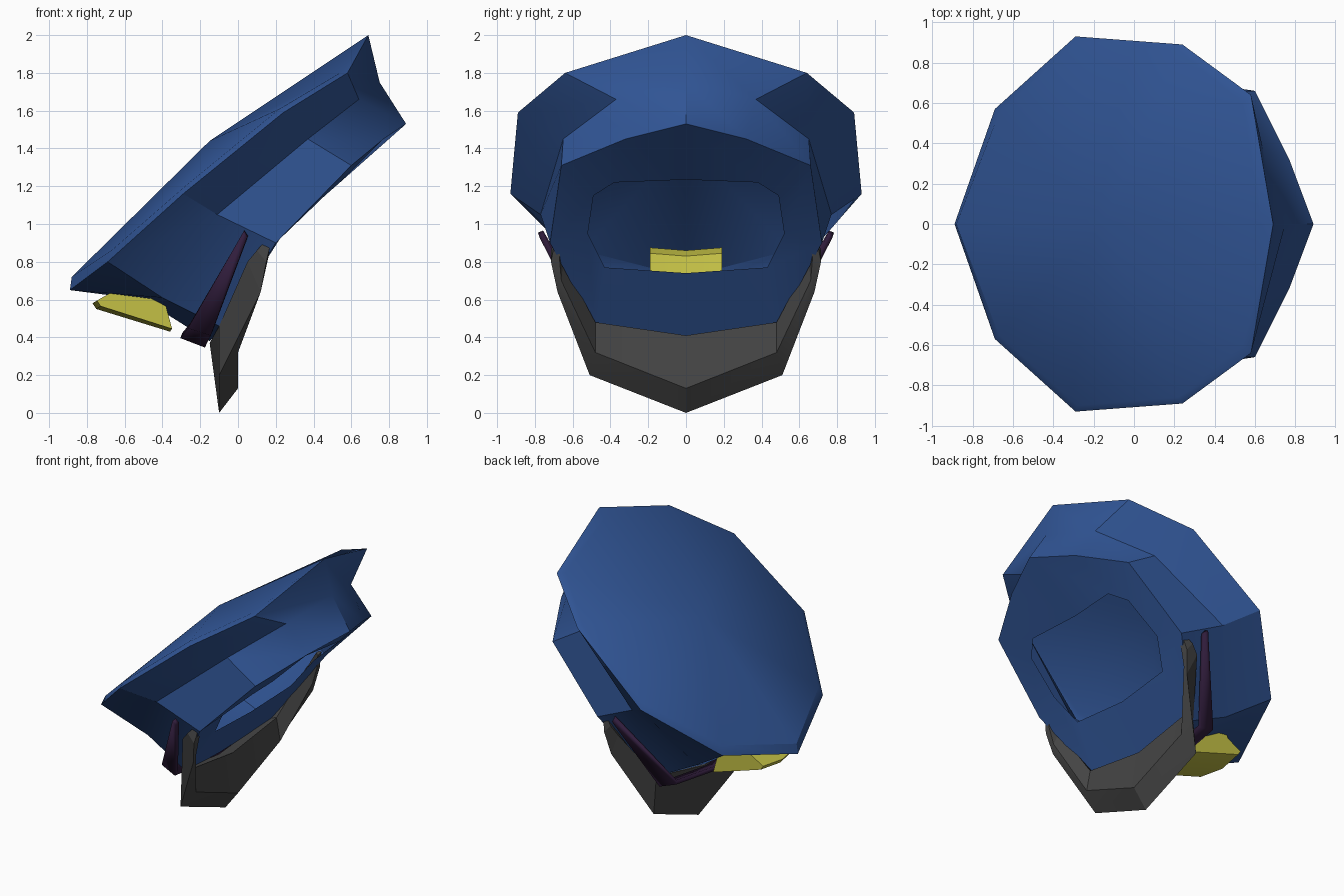
import bpy, math

if "Cube" in bpy.data.objects:
    bpy.data.objects.remove(bpy.data.objects["Cube"])


def material(name, rgb):
    m = bpy.data.materials.new(name)
    m.diffuse_color = (*rgb, 1)
    m.use_nodes = True
    m.node_tree.nodes["Principled BSDF"].inputs["Base Color"].default_value = m.diffuse_color
    return m


BLUE = material("blue_cloth", (0.03, 0.09, 0.30))
BLACK = material("dark_visor", (0.06, 0.06, 0.06))
GOLD = material("gold", (0.55, 0.53, 0.06))
PURPLE = material("dark_strap", (0.03, 0.012, 0.045))


def ring(half):
    """Close a half outline (first and last on y=0) by mirroring across y."""
    return half + [(x, -y, z) for x, y, z in half[-2:0:-1]]


def both_sides(stations):
    """Mirror cross-sections, the first of which lies on y=0."""
    left = [[(x, -y, z) for x, y, z in s] for s in stations[:0:-1]]
    return left + stations


def make(name, verts, faces, mat, angle=30):
    me = bpy.data.meshes.new(name)
    me.from_pydata(verts, [], faces)
    ob = bpy.data.objects.new(name, me)
    bpy.context.collection.objects.link(ob)
    me.materials.append(mat)
    bpy.ops.object.select_all(action='DESELECT')
    ob.select_set(True)
    bpy.context.view_layer.objects.active = ob
    bpy.ops.object.mode_set(mode='EDIT')
    bpy.ops.mesh.select_all(action='SELECT')
    bpy.ops.mesh.normals_make_consistent(inside=False)
    bpy.ops.object.mode_set(mode='OBJECT')
    bpy.ops.object.shade_smooth_by_angle(angle=math.radians(angle))
    return ob


def loft(rows, closed=True):
    n = len(rows[0])
    verts = [v for r in rows for v in r]
    faces = []
    for i in range(len(rows) - 1):
        for j in range(n if closed else n - 1):
            k = (j + 1) % n
            faces.append((i*n + j, i*n + k, (i+1)*n + k, (i+1)*n + j))
    return verts, faces


# Cap body: domed top, crown edge, band and shallow inner flange
halves = [
    [(.63, 0, 1.96), (.54, .6, 1.80), (.22, .86, 1.61), (-.28, .9, 1.20), (-.67, .55, .86), (-.88, 0, .72)],
    [(.69, 0, 2.0), (.58, .64, 1.80), (.24, .89, 1.59), (-.29, .93, 1.16), (-.69, .57, .80), (-.89, 0, .65)],
    [(.75, 0, 1.75), (.64, .37, 1.66), (.37, .65, 1.45), (-.11, .77, 1.05), (-.40, .45, .61), (-.5, 0, .60)],
    [(.89, 0, 1.53), (.77, .32, 1.45), (.60, .66, 1.31), (.20, .72, .90), (-.08, .48, .45), (-.15, 0, .38)],
    [(.5, 0, 1.235), (.54, .38, 1.22), (.46, .49, 1.15), (.24, .52, .95), (.12, .43, .77), (.1, 0, .74)],
]
verts, faces = loft([ring(h) for h in halves])
n = 2 * len(halves[0]) - 2
verts.append((-.15, 0, 1.44))
faces += [(len(verts) - 1, j, (j + 1) % n) for j in range(n)]
make("cap_body", verts, faces, BLUE)

# Visor: wedge section swept from the centre to the tapered ends
visor = both_sides([
    [(-.15, 0, .37), (-.10, 0, 0), (0, 0, .13), (-.04, 0, .41)],
    [(-.10, .48, .46), (-.10, .51, .20), (0, .48, .32), (-.03, .48, .48)],
    [(.05, .70, .80), (.12, .68, .64), (.13, .66, .70), (.09, .65, .80)],
    [(.10, .715, .86), (.15, .715, .80), (.16, .67, .82), (.12, .655, .86)],
    [(.16, .69, .93), (.18, .69, .93), (.18, .65, .92), (.16, .66, .93)],
])
verts, faces = loft(visor)
faces += [(0, 1, 2, 3), tuple(range(len(verts) - 4, len(verts)))]
make("visor", verts, faces, BLACK, 25)

# Badge: faceted shield tucked under the crown and into the band
profile = [(-.36, .43), (-.75, .55), (-.77, .58), (-.66, .64), (-.55, .86), (-.47, .83)]
badge = both_sides([
    [(x, 0, z) for x, z in profile],
    [(x * .97, .19, z + .015) for x, z in profile],
])
verts, faces = loft(badge)
faces += [tuple(range(6)), tuple(range(12, 18))]
make("badge", verts, faces, GOLD, 20)

# Strap: tapered strip around the front of the band
strap = both_sides([
    [(-.30, 0, .41), (-.17, 0, .36)],
    [(-.26, .48, .46), (-.14, .50, .42)],
    [(.03, .77, .96), (.05, .76, .93)],
])
ob = make("strap", *loft(strap, closed=False), PURPLE)
mod = ob.modifiers.new("thickness", 'SOLIDIFY')
mod.thickness = 0.03
mod.offset = 0
